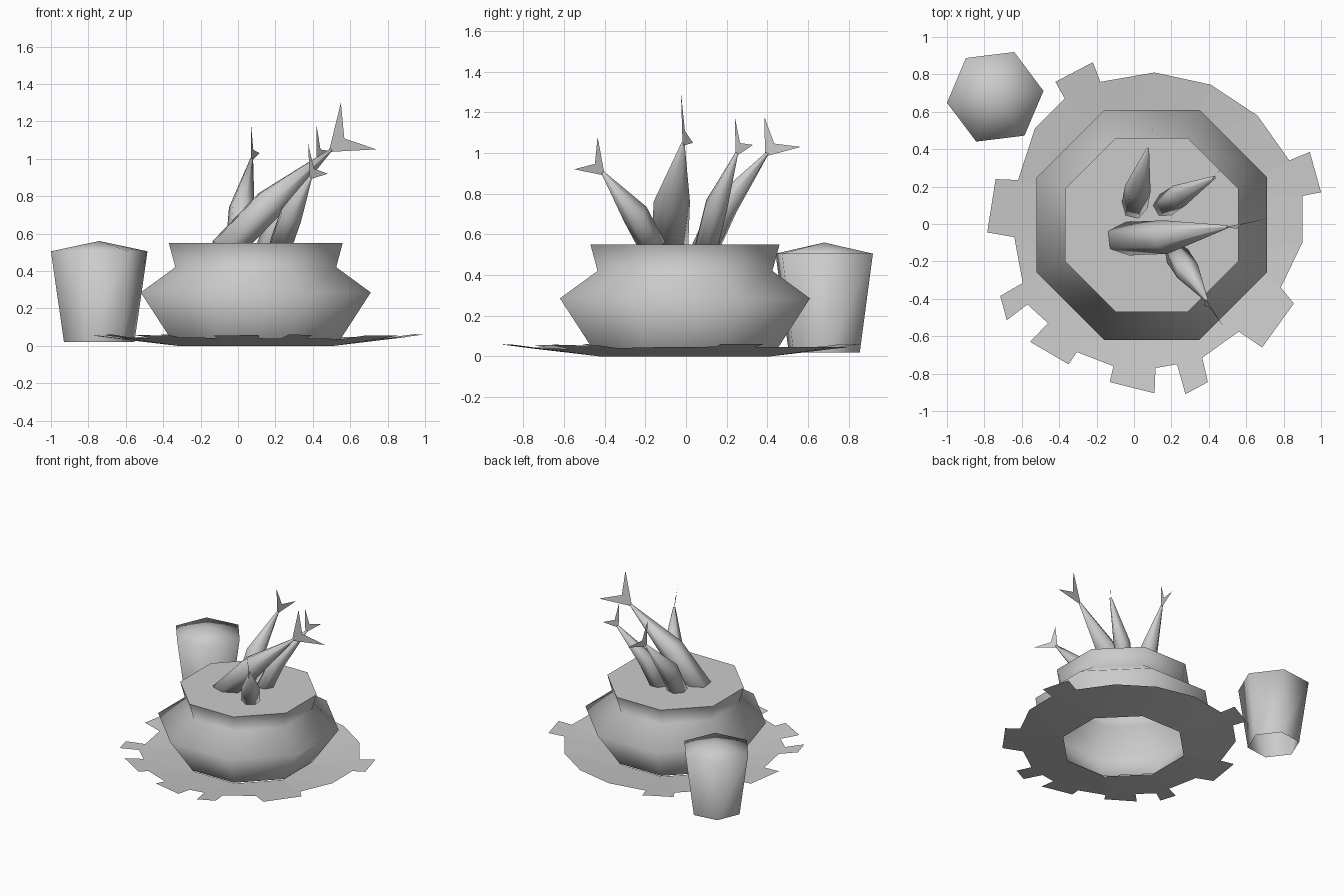
import bpy, bmesh
from math import cos, sin, pi, radians
from mathutils import Vector

if "Cube" in bpy.data.objects:
    bpy.data.objects.remove(bpy.data.objects["Cube"])

clay = bpy.data.materials.new("plain_grey")
clay.use_nodes = True
GREY = (0.6, 0.6, 0.6, 1)
clay.diffuse_color = GREY
clay.node_tree.nodes["Principled BSDF"].inputs["Base Color"].default_value = GREY

BOWL = Vector((0.095, -0.005, 0))
FLAT = cos(pi / 8)  # octagon apothem to corner ratio


def finish(bm, name, smooth=False):
    mesh = bpy.data.meshes.new(name)
    for f in bm.faces:
        f.smooth = smooth
    bm.to_mesh(mesh)
    bm.free()
    mesh.materials.append(clay)
    obj = bpy.data.objects.new(name, mesh)
    bpy.context.collection.objects.link(obj)
    return obj


def ring(bm, centre, radius, sides, turn=0.0, u=Vector((1, 0, 0)), v=Vector((0, 1, 0))):
    angles = [turn + 2 * pi * i / sides for i in range(sides)]
    return [bm.verts.new(centre + (u * cos(a) + v * sin(a)) * radius) for a in angles]


def skin(bm, rings):
    for a, b in zip(rings, rings[1:]):
        n = len(a)
        for i in range(n):
            j = (i + 1) % n
            bm.faces.new((a[i], a[j], b[j], b[i]))


def at_height(centre, z):
    return Vector((centre.x, centre.y, z))


# Bowl: eight-sided pot, open underneath
bm = bmesh.new()
profile = [(0.44, 0.015), (0.615, 0.285), (0.43, 0.42), (0.465, 0.55)]
skin(bm, [ring(bm, at_height(BOWL, z), r / FLAT, 8, pi / 8) for r, z in profile])
finish(bm, "bowl", True)

# Flat filling level with the rim
bm = bmesh.new()
bm.faces.new(ring(bm, at_height(BOWL, 0.55), 0.465 / FLAT, 8, pi / 8))
finish(bm, "bowl_filling")

# Cup: six-sided, domed top, open underneath
bm = bmesh.new()
CUP = Vector((-0.742, 0.68, 0))
rings = [ring(bm, at_height(CUP, z), r, 6, radians(7)) for r, z in [(0.19, 0.02), (0.26, 0.505)]]
skin(bm, rings)
apex = bm.verts.new(at_height(CUP, 0.56))
for i in range(6):
    bm.faces.new((rings[1][i], rings[1][(i + 1) % 6], apex))
finish(bm, "cup", True)

# Ragged mat with a hole under the bowl, its rim curling upward
outline = [
    (-.42, .76), (-.22, .865), (-.18, .76), (.11, .81), (.41, .745), (.66, .58),
    (.83, .34), (.94, .385), (1, .17), (.9, .15), (.9, -.1), (.785, -.34),
    (.855, -.425), (.685, -.66), (.56, -.575), (.365, -.715), (.395, -.845),
    (.275, -.91), (.23, -.75), (.115, -.77), (.11, -.905), (-.13, -.845),
    (-.11, -.76), (-.305, -.685), (-.35, -.75), (-.555, -.63), (-.46, -.53),
    (-.57, -.43), (-.68, -.515), (-.715, -.385), (-.595, -.315), (-.64, -.07),
    (-.785, -.045), (-.74, .24), (-.62, .235), (-.53, .51), (-.37, .67)]
bm = bmesh.new()
loops = [[bm.verts.new((x, y, 0)) for x, y in outline], ring(bm, BOWL, 0.455, 8, pi / 8)]
edges = [bm.edges.new((l[i - 1], l[i])) for l in loops for i in range(len(l))]
bmesh.ops.triangle_fill(bm, edges=edges, use_beauty=True, normal=(0, 0, 1))
for vert in bm.verts:
    reach = (vert.co - BOWL).length
    vert.co.z = 0.13 * max(0, reach - 0.455)
for f in bm.faces:
    f.normal_update()
    if f.normal.z < 0:
        f.normal_flip()
finish(bm, "ragged_mat")


# Fish: tapered six-sided body and a flat forked tail
def fish(name, start, middle, end, thick, tail_top, tail_side):
    start, middle, end, top, side = map(Vector, (start, middle, end, tail_top, tail_side))
    axis = (end - start).normalized()
    u = axis.cross(Vector((0, 0, 1))).normalized()
    v = axis.cross(u)
    bm = bmesh.new()
    steps = [(start, thick), (middle, thick), (end, 0.008)]
    rings = [ring(bm, c, r, 6, 0, u, v) for c, r in steps]
    skin(bm, rings)
    bm.faces.new(rings[0])
    bm.faces.new(rings[-1])
    bmesh.ops.recalc_face_normals(bm, faces=bm.faces)
    finish(bm, name + "_body", True)

    bm = bmesh.new()
    root = end - axis * 0.02
    notch = root.lerp((top + side) / 2, 0.52)
    r, t, n, s = [bm.verts.new(p) for p in (root, top, notch, side)]
    bm.faces.new((r, n, t))
    bm.faces.new((r, s, n))
    finish(bm, name + "_tail")


fish("large_fish", (-.08, -.08, .5), (.17, -.07, .76), (.5, -.015, 1.05), .09,
     (.55, -.025, 1.3), (.74, .035, 1.05))
fish("front_fish", (.225, -.16, .53), (.285, -.25, .7), (.39, -.41, .905), .066,
     (.375, -.435, 1.08), (.48, -.55, .92))
fish("left_fish", (.15, .09, .5), (.24, .15, .74), (.43, .25, 1), .063,
     (.42, .24, 1.18), (.5, .33, 1.04))
fish("back_fish", (0, .08, .5), (.02, .19, .74), (.073, .4, 1), .07,
     (.07, .385, 1.18), (.115, .565, 1.03))
